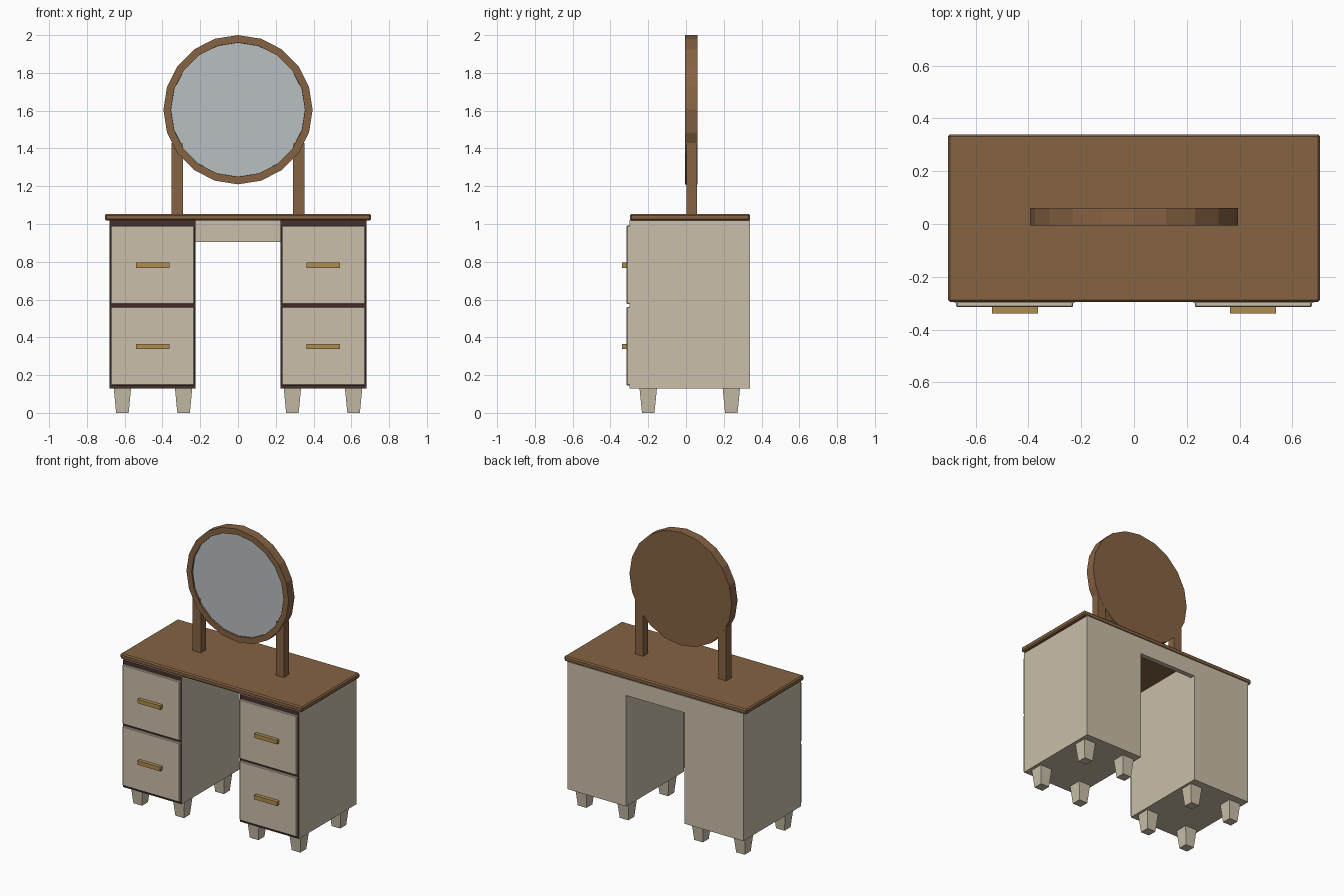
import bpy, bmesh, math
from mathutils import Matrix

if "Cube" in bpy.data.objects:
    bpy.data.objects.remove(bpy.data.objects["Cube"])


def mat(name, c):
    m = bpy.data.materials.new(name)
    m.diffuse_color = (*c, 1)
    m.use_nodes = True
    m.node_tree.nodes["Principled BSDF"].inputs["Base Color"].default_value = m.diffuse_color
    return m


WOOD = mat("brown wood", (0.24, 0.125, 0.057))
CREAM = mat("cream paint", (0.585, 0.52, 0.40))
DARK = mat("dark trim", (0.07, 0.03, 0.025))
BRASS = mat("brass", (0.43, 0.265, 0.08))
GLASS = mat("mirror glass", (0.48, 0.52, 0.545))


def finish(name, bm, *mats):
    me = bpy.data.meshes.new(name)
    bmesh.ops.recalc_face_normals(bm, faces=bm.faces)
    bm.to_mesh(me)
    bm.free()
    for m in mats:
        me.materials.append(m)
    ob = bpy.data.objects.new(name, me)
    bpy.context.collection.objects.link(ob)
    return ob


def box(name, x, y, z, *mats, bevel=0, taper=1, front_index=0):
    """Box from (min, max) ranges; taper scales the bottom face."""
    bm = bmesh.new()
    bmesh.ops.create_cube(bm, size=1)
    for v in bm.verts:
        k = taper if v.co.z < 0 else 1
        v.co.x *= k
        v.co.y *= k
        for i, r in enumerate((x, y, z)):
            v.co[i] = (r[0] + r[1]) / 2 + v.co[i] * abs(r[1] - r[0])
    bm.normal_update()
    for f in bm.faces:
        if f.normal.y < -0.9:
            f.material_index = front_index
    if bevel:
        bmesh.ops.bevel(bm, geom=bm.edges[:], offset=bevel, segments=1, affect='EDGES')
    return finish(name, bm, *mats)


# table top and back apron
box("table_top", (-0.705, 0.705), (-0.296, 0.34), (1.018, 1.054), WOOD, bevel=0.008)
box("back_apron", (-0.23, 0.23), (0.305, 0.339), (0.905, 1.02), CREAM)

for s, side in ((-1, "left"), (1, "right")):
    # cabinet with dark front behind the drawers
    box(side + "_cabinet", (s * 0.225, s * 0.68), (-0.3, 0.339), (0.13, 1.02),
        CREAM, DARK, front_index=1)
    for z0, level in ((0.146, "lower"), (0.576, "upper")):
        box(f"{side}_{level}_drawer", (s * 0.231, s * 0.674), (-0.315, -0.295),
            (z0, z0 + 0.415), CREAM, bevel=0.004)
        zc = z0 + 0.206
        box(f"{side}_{level}_handle", (s * 0.363, s * 0.539), (-0.34, -0.314),
            (zc - 0.014, zc + 0.014), BRASS)
    # tapered feet
    for xc in (0.288, 0.612):
        for yc in (-0.2, 0.24):
            box(side + "_foot", (s * xc - 0.046, s * xc + 0.046),
                (yc - 0.046, yc + 0.046), (0, 0.131), CREAM, taper=0.72)
    # mirror post
    box(side + "_mirror_post", (s * 0.29, s * 0.352), (0.003, 0.059), (1.05, 1.43), WOOD)

# round mirror: 20-sided frame with a recessed glass face
bm = bmesh.new()
bmesh.ops.create_cone(bm, cap_ends=True, segments=20, radius1=0.395, radius2=0.395, depth=0.065,
                      matrix=Matrix.Translation((0, 0.0275, 1.605)) @ Matrix.Rotation(math.pi / 2, 4, 'X'))
bm.normal_update()
face = [f for f in bm.faces if f.normal.y < -0.9]
bmesh.ops.inset_region(bm, faces=face, thickness=0.04)
bmesh.ops.inset_region(bm, faces=face, thickness=0.0005, depth=-0.012)
face[0].material_index = 1
finish("round_mirror", bm, WOOD, GLASS)
